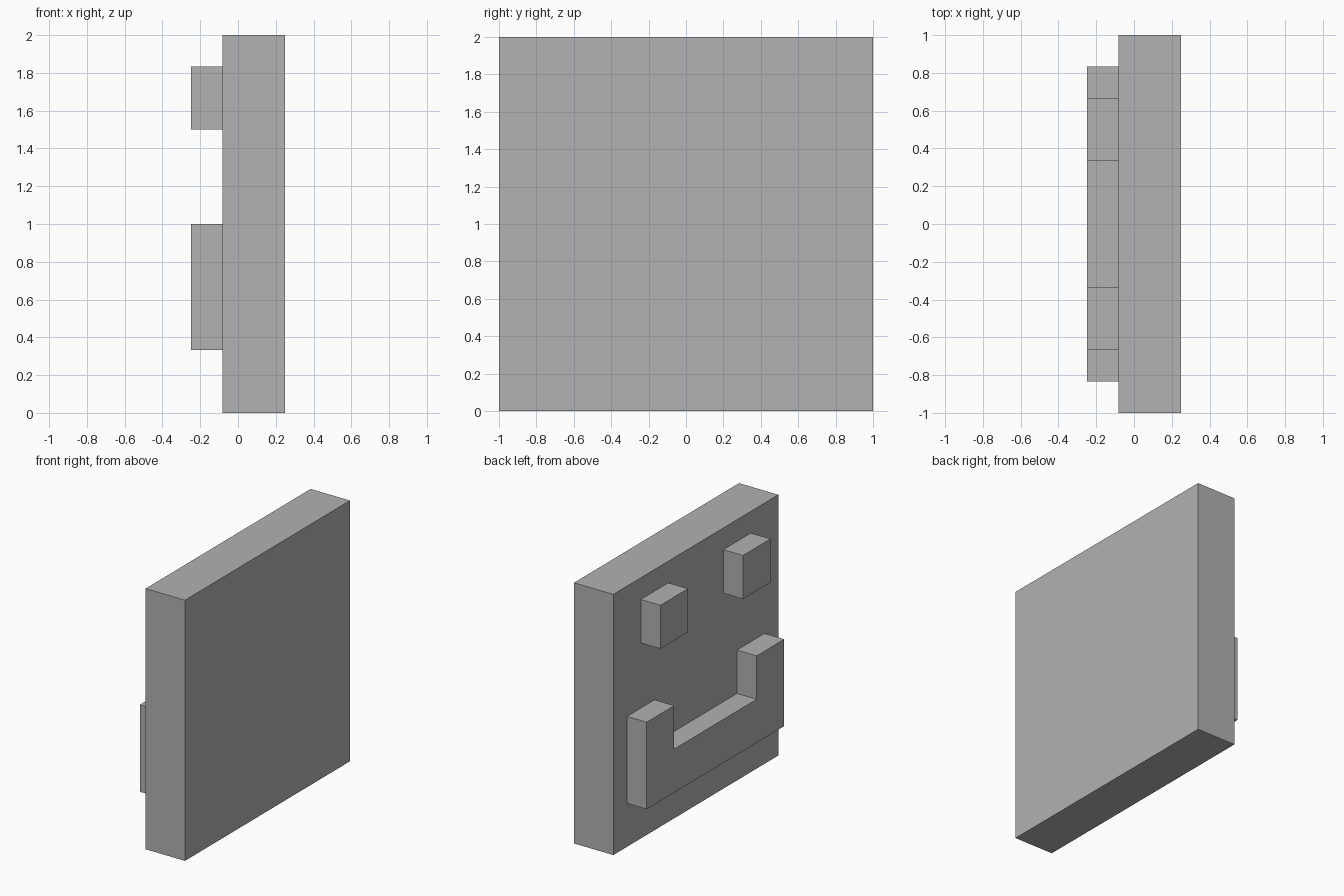
import bpy
import bmesh

cube = bpy.data.objects.get("Cube")
if cube:
    bpy.data.objects.remove(cube, do_unlink=True)

# Single flat grey
grey = bpy.data.materials.new("mid_grey")
grey.use_nodes = True
colour = (0.445, 0.445, 0.445, 1)
grey.diffuse_color = colour
grey.node_tree.nodes["Principled BSDF"].inputs["Base Color"].default_value = colour

U = 1 / 6             # grid unit of the design
BACK, FACE, RAISED = 1.5 * U, -0.5 * U, -1.5 * U


def slab(name, profile, x_from, x_to):
    """Extrude a (y, z) outline, given in grid units, along x."""
    bm = bmesh.new()
    face = bm.faces.new([bm.verts.new((x_from, y * U, z * U)) for y, z in profile])
    moved = bmesh.ops.extrude_face_region(bm, geom=[face])["geom"]
    verts = [v for v in moved if isinstance(v, bmesh.types.BMVert)]
    bmesh.ops.translate(bm, verts=verts, vec=(x_to - x_from, 0, 0))
    bmesh.ops.recalc_face_normals(bm, faces=bm.faces)
    mesh = bpy.data.meshes.new(name)
    bm.to_mesh(mesh)
    bm.free()
    mesh.materials.append(grey)
    obj = bpy.data.objects.new(name, mesh)
    bpy.context.collection.objects.link(obj)
    return obj


def rect(y0, y1, z0, z1):
    return [(y0, z0), (y1, z0), (y1, z1), (y0, z1)]


# Square backing panel
slab("panel", rect(-6, 6, 0, 12), BACK, FACE)

# Two raised square eyes
for name, y in (("eye_front", -4), ("eye_back", 2)):
    slab(name, rect(y, y + 2, 9, 11), FACE, RAISED)

# U-shaped smiling mouth, mirrored outline
half = [(5, 2), (5, 6), (3, 6), (3, 4)]
slab("mouth", half + [(-y, z) for y, z in reversed(half)], FACE, RAISED)
